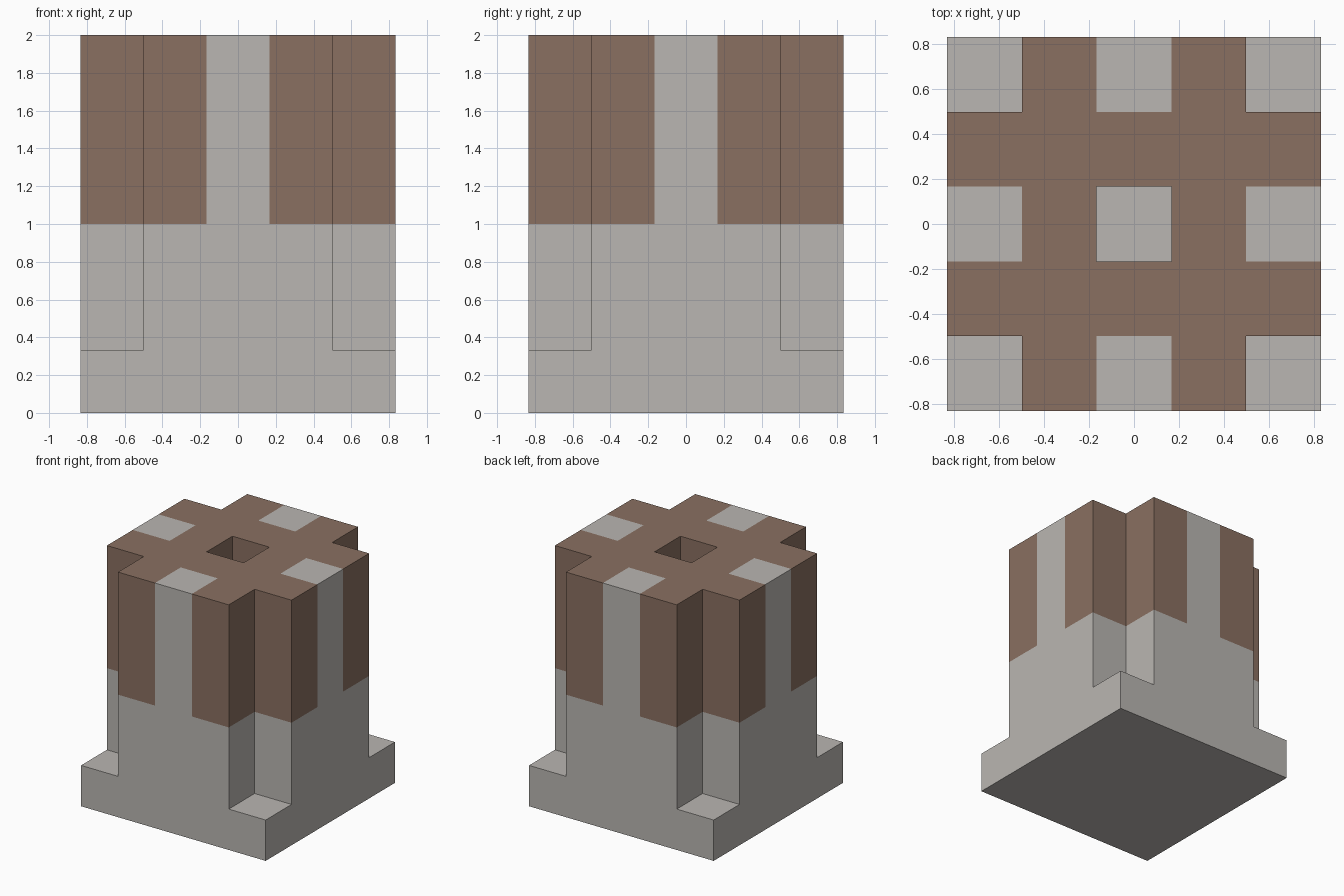
import bpy
import bmesh

cube = bpy.data.objects.get("Cube")
if cube:
    bpy.data.objects.remove(cube, do_unlink=True)

CELL = 1 / 3


def make_material(name, colour):
    mat = bpy.data.materials.new(name)
    mat.use_nodes = True
    mat.diffuse_color = colour
    mat.node_tree.nodes["Principled BSDF"].inputs["Base Color"].default_value = colour
    return mat


def raise_faces(bm, faces, height):
    """Extrude faces straight up and return the new top faces."""
    result = bmesh.ops.extrude_face_region(bm, geom=faces)["geom"]
    verts = [g for g in result if isinstance(g, bmesh.types.BMVert)]
    bmesh.ops.translate(bm, verts=verts, vec=(0, 0, height))
    return [g for g in result if isinstance(g, bmesh.types.BMFace)]


def is_tower(face):
    """Every cell of the plan except the four corners and the central shaft."""
    c = face.calc_center_median()
    x, y = abs(c.x), abs(c.y)
    corner = min(x, y) > 1.5 * CELL
    shaft = max(x, y) < 0.5 * CELL
    return not (corner or shaft)


def is_brown(face):
    """Upper half of the tower, apart from the pale strip mid-way on each side."""
    c = face.calc_center_median()
    x, y = abs(c.x), abs(c.y)
    strip = min(x, y) < 0.5 * CELL and max(x, y) > 1.4 * CELL
    return c.z > 1.01 and not strip


# Square base slab from a five by five plan
bm = bmesh.new()
bmesh.ops.create_grid(bm, x_segments=5, y_segments=5, size=2.5 * CELL)
top = raise_faces(bm, bm.faces[:], CELL)

# Notched tower with a central shaft: pale lower part, then the brown upper part
tower = [f for f in top if is_tower(f)]
tower = raise_faces(bm, tower, 2 * CELL)
raise_faces(bm, tower, 1)
bmesh.ops.recalc_face_normals(bm, faces=bm.faces[:])

# Colours
for face in bm.faces:
    face.material_index = int(is_brown(face))

mesh = bpy.data.meshes.new("notched_tower")
bm.to_mesh(mesh)
bm.free()
mesh.materials.append(make_material("pale_grey", (0.49, 0.468, 0.445, 1)))
mesh.materials.append(make_material("brown", (0.254, 0.162, 0.120, 1)))
tower_object = bpy.data.objects.new("notched_tower", mesh)
bpy.context.collection.objects.link(tower_object)
